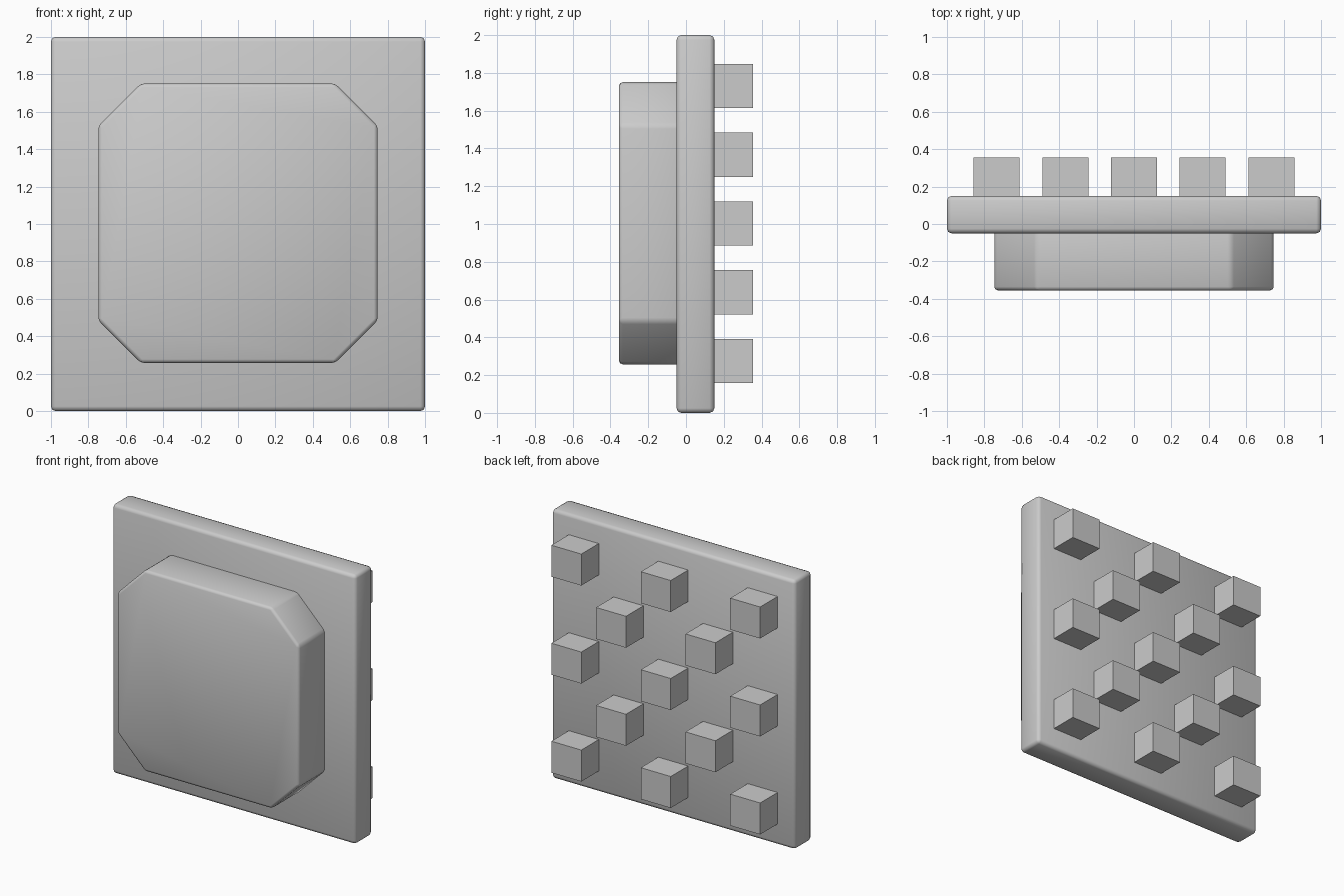
import bpy, bmesh, math

if "Cube" in bpy.data.objects:
    bpy.data.objects.remove(bpy.data.objects["Cube"])


def prism(name, outline, y0, y1, bevel=0.0):
    """Extrude an (x, z) outline along y, optionally with rounded edges."""
    bm = bmesh.new()
    face = bm.faces.new([bm.verts.new((x, y0, z)) for x, z in outline])
    ext = bmesh.ops.extrude_face_region(bm, geom=[face])
    moved = [v for v in ext["geom"] if isinstance(v, bmesh.types.BMVert)]
    bmesh.ops.translate(bm, verts=moved, vec=(0, y1 - y0, 0))
    bmesh.ops.recalc_face_normals(bm, faces=bm.faces)
    mesh = bpy.data.meshes.new(name)
    bm.to_mesh(mesh)
    bm.free()
    obj = bpy.data.objects.new(name, mesh)
    bpy.context.collection.objects.link(obj)
    if bevel:
        mod = obj.modifiers.new("rounded_edges", "BEVEL")
        mod.width = bevel
        mod.segments = 2
        mod.limit_method = "ANGLE"
        mod.angle_limit = math.radians(30)
        mesh.shade_smooth()
    return obj


def rect(cx, cz, hx, hz):
    return [(cx - hx, cz - hz), (cx + hx, cz - hz),
            (cx + hx, cz + hz), (cx - hx, cz + hz)]


# Square wall plate
prism("plate", rect(0, 1, 1, 1), -0.05, 0.15, 0.025)

# Raised front panel with clipped corners
h, c = 0.747, 0.52
panel = [(-c, -h), (c, -h), (h, -c), (h, c), (c, h), (-c, h), (-h, c), (-h, -c)]
prism("front_panel", [(x, z + 1.004) for x, z in panel], -0.355, 0.0, 0.02)

# Checkerboard of studs on the back
for row in range(-2, 3):
    for col in range(-2, 3):
        if (row + col) % 2 == 0:
            prism("back_stud", rect(col * 0.3675, 1.003 + row * 0.364, 0.123, 0.117),
                  0.12, 0.355)
